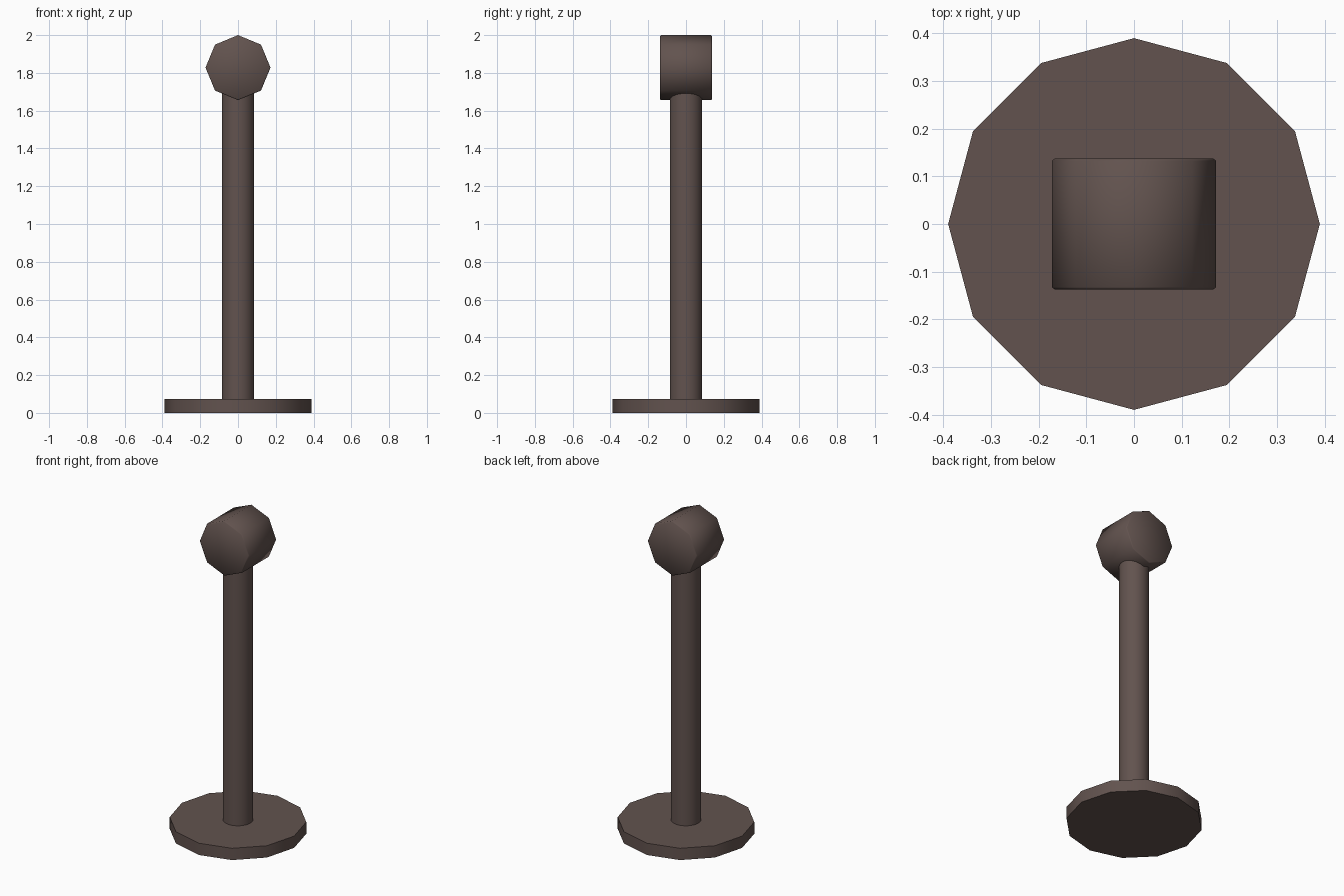
import bpy, math

if "Cube" in bpy.data.objects:
    bpy.data.objects.remove(bpy.data.objects["Cube"])

brown = bpy.data.materials.new("dark brown")
brown.diffuse_color = (0.122, 0.086, 0.077, 1)
brown.use_nodes = True
brown.node_tree.nodes["Principled BSDF"].inputs["Base Color"].default_value = brown.diffuse_color


def cylinder(name, sides, radius, depth, loc, rot=(0, 0, 0)):
    bpy.ops.mesh.primitive_cylinder_add(vertices=sides, radius=radius, depth=depth,
                                        location=loc, rotation=rot)
    ob = bpy.context.object
    ob.name = name
    ob.data.materials.append(brown)
    return ob


# Twelve-sided floor plate
cylinder("base_plate", 12, 0.39, 0.074, (0, 0, 0.037))
bpy.ops.object.shade_smooth_by_angle(angle=math.radians(40))

# Round post, its top hidden inside the head
cylinder("post", 32, 0.086, 1.65, (0, 0, 0.885))
bpy.ops.object.shade_smooth_by_angle(angle=math.radians(40))

# Eight-sided head lying along y, with a slight softened rim
head = cylinder("head", 8, 0.172, 0.275, (0, 0, 1.828), (math.pi / 2, 0, 0))
bevel = head.modifiers.new("soft_rim", 'BEVEL')
bevel.width = 0.005
bevel.segments = 1
bevel.limit_method = 'ANGLE'
bevel.angle_limit = math.radians(60)
bpy.ops.object.shade_smooth()
